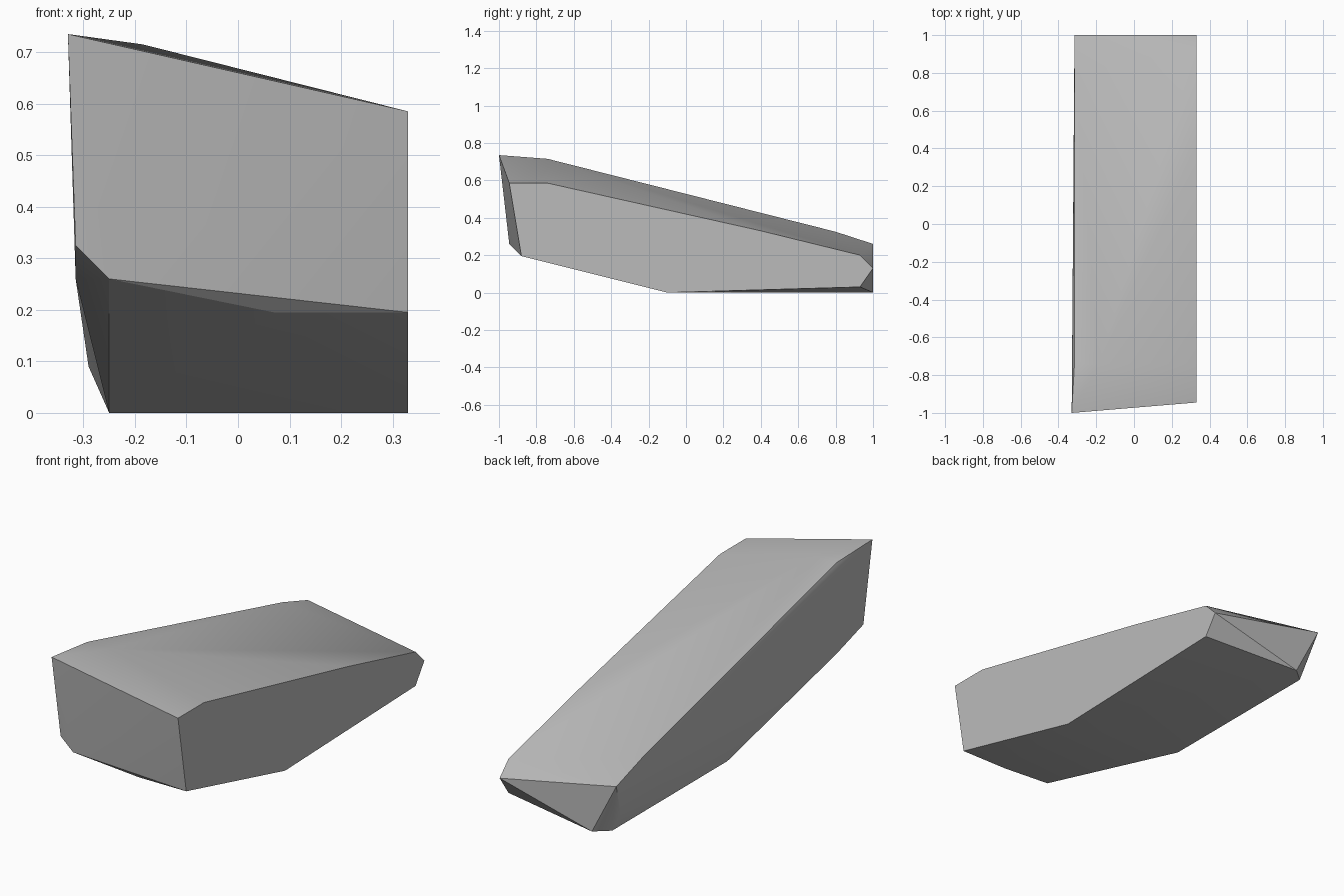
import bpy
import bmesh
import math

# Remove only the default cube
default_cube = bpy.data.objects.get("Cube")
if default_cube:
    bpy.data.objects.remove(default_cube, do_unlink=True)


def make_material(name, colour):
    material = bpy.data.materials.new(name)
    material.use_nodes = True
    material.diffuse_color = colour
    shader = material.node_tree.nodes["Principled BSDF"]
    shader.inputs["Base Color"].default_value = colour
    return material


def hull_object(name, corners, material):
    """Wrap a tight faceted skin around the corner points."""
    bm = bmesh.new()
    for corner in corners:
        bm.verts.new(corner)
    result = bmesh.ops.convex_hull(bm, input=bm.verts)
    unused = set(result["geom_interior"]) | set(result["geom_unused"])
    loose = [item for item in unused if isinstance(item, bmesh.types.BMVert)]
    bmesh.ops.delete(bm, geom=loose, context="VERTS")
    bmesh.ops.recalc_face_normals(bm, faces=bm.faces)
    mesh = bpy.data.meshes.new(name)
    bm.to_mesh(mesh)
    bm.free()
    mesh.materials.append(material)
    body = bpy.data.objects.new(name, mesh)
    bpy.context.collection.objects.link(body)
    return body


# Flat side: one profile of (y, z) pairs at a constant x
flat_side_x = 0.33
flat_profile = [(-0.945, 0.585), (-0.74, 0.585), (0.4, 0.33), (0.93, 0.2),
                (1, 0.13), (0.93, 0.03), (-0.1, 0), (-0.88, 0.195)]
flat_side = [(flat_side_x, y, z) for y, z in flat_profile]

# Tall side: upper ridge, chamfered front and tucked lower edge
upper_ridge = [(-0.33, -1, 0.735), (-0.315, -0.74, 0.715),
               (-0.185, -0.74, 0.715), (-0.315, 0.8, 0.325), (-0.315, 1, 0.26)]
front_chamfer = [(-0.315, -0.95, 0.325), (-0.315, -0.74, 0.26),
                 (-0.25, -0.945, 0.26), (0.07, -0.88, 0.195)]
lower_edge = [(-0.25, 0.03, 0), (-0.29, 0.93, 0.09),
              (-0.25, 0.94, 0), (-0.18, 1, 0)]

stone_grey = make_material("stone grey", (0.5, 0.5, 0.5, 1))
block = hull_object("wedge_block",
                    flat_side + upper_ridge + front_chamfer + lower_edge,
                    stone_grey)

# Soft shading across shallow facets, crisp outer edges
bpy.ops.object.select_all(action="DESELECT")
block.select_set(True)
bpy.context.view_layer.objects.active = block
bpy.ops.object.shade_smooth_by_angle(angle=math.radians(30))
